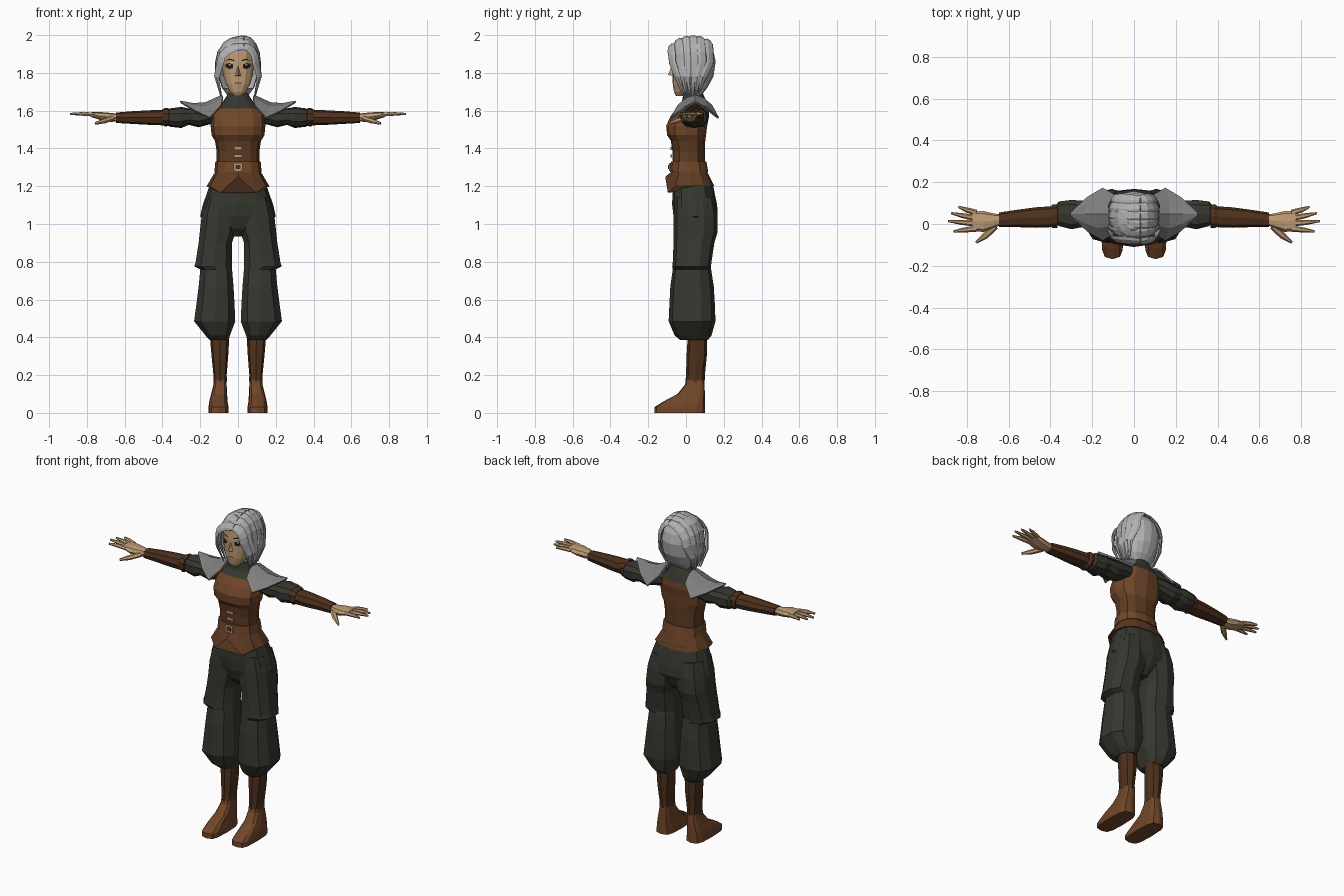
import bpy, bmesh, math
from mathutils import Vector
from mathutils.bvhtree import BVHTree


def material(name, rgb):
    m = bpy.data.materials.new(name)
    m.diffuse_color = (*rgb, 1)
    return m


SKIN = material("skin", (0.52, 0.33, 0.18))
HAIR = material("silver_hair", (0.44, 0.44, 0.45))
STEEL = material("grey_mantle", (0.21, 0.21, 0.21))
CLOTH = material("dark_green_cloth", (0.036, 0.038, 0.028))
LEATHER = material("brown_leather", (0.165, 0.062, 0.022))
MID = material("mid_leather", (0.115, 0.044, 0.016))
DARK = material("dark_leather", (0.075, 0.03, 0.012))
TAN = material("buckle_tan", (0.5, 0.32, 0.2))
BLACK = material("eye_black", (0.01, 0.01, 0.01))


def finish(bm, name, mats, mirror=False, rule=None):
    bmesh.ops.recalc_face_normals(bm, faces=bm.faces)
    if rule:
        for f in bm.faces:
            f.material_index = rule(f.calc_center_median())
    me = bpy.data.meshes.new(name)
    bm.to_mesh(me)
    bm.free()
    ob = bpy.data.objects.new(name, me)
    bpy.context.collection.objects.link(ob)
    for m in mats:
        me.materials.append(m)
    if mirror:
        ob.modifiers.new("mirror", 'MIRROR').use_mirror_merge = False
    return ob


def skin_rings(bm, rings):
    n = len(rings[0])
    for a, b in zip(rings, rings[1:]):
        for i in range(n):
            bm.faces.new((a[i], a[(i + 1) % n], b[(i + 1) % n], b[i]))
    bm.faces.new(rings[0])
    bm.faces.new(rings[-1])


def loft(rings, axis='z', n=10, p=2.5):
    """Rings are (position, min a, max a, min b, max b); a,b = x,y or y,z."""
    bm = bmesh.new()
    out = []
    for t, a0, a1, b0, b1 in rings:
        ring = []
        for i in range(n):
            ang = 2 * math.pi * i / n - math.pi / 2
            c, s = math.cos(ang), math.sin(ang)
            a = (a0 + a1) / 2 + (a1 - a0) / 2 * math.copysign(abs(c) ** (2 / p), c)
            b = (b0 + b1) / 2 + (b1 - b0) / 2 * math.copysign(abs(s) ** (2 / p), s)
            ring.append(bm.verts.new((a, b, t) if axis == 'z' else (t, a, b)))
        out.append(ring)
    skin_rings(bm, out)
    return bm


def sym(rings):
    return [(z, -w, w, y0, y1) for z, w, y0, y1 in rings]


def sweep(bm, pts, widths, thick, centre=None):
    """Flattened six-sided tube along pts, facing away from centre (or up)."""
    pts = [Vector(q) for q in pts]
    out = []
    for i, q in enumerate(pts):
        t = (pts[min(i + 1, len(pts) - 1)] - pts[max(i - 1, 0)]).normalized()
        up = (q - Vector(centre)) if centre else Vector((0, 0, 1))
        up = (up - t * up.dot(t)).normalized()
        side = t.cross(up)
        th = thick * min(1, widths[i] / max(widths) + 0.2)
        out.append([bm.verts.new(q + side * widths[i] * math.cos(k * math.pi / 3)
                                 + up * th * math.sin(k * math.pi / 3)) for k in range(6)])
    skin_rings(bm, out)


# Boots: foot and shin
finish(loft([(0, .05, .157, -.168, .1), (.03, .05, .157, -.168, .1), (.06, .055, .152, -.12, .1),
             (.1, .058, .142, -.045, .1), (.15, .06, .13, -.005, .098), (.175, .062, .128, 0, .096)],
            n=12, p=3.5), "boot_foot", [LEATHER], True)
finish(loft([(.165, .058, .13, -.003, .099), (.2, .06, .13, 0, .1), (.3, .052, .14, .003, .11),
             (.42, .045, .15, .01, .11)], n=8), "boot_shin", [DARK], True)

# Baggy trousers: legs with flared flap, and hips
finish(loft([(.385, .05, .15, -.03, .115), (.41, .04, .175, -.06, .135), (.485, .01, .237, -.092, .156),
             (.57, .014, .225, -.088, .153), (.67, .02, .212, -.083, .147), (.76, .028, .203, -.07, .133),
             (.775, .028, .235, -.073, .132), (.8, .028, .228, -.07, .135), (.9, .028, .212, -.066, .15),
             (.96, .008, .206, -.066, .168), (1.05, .005, .195, -.066, .166), (1.14, .01, .17, -.06, .15)]),
       "trouser_leg", [CLOTH], True)
finish(loft(sym([(.935, .05, -.01, .1), (.975, .12, -.045, .14), (1.04, .2, -.066, .168),
                 (1.1, .187, -.073, .165), (1.22, .145, -.072, .14)]), n=12), "trouser_hips", [CLOTH])

# Jerkin with split hem; collar at the top
bm = loft(sym([(1.2, .166, -.11, .15), (1.275, .122, -.078, .112), (1.33, .114, -.07, .1),
               (1.385, .113, -.072, .1), (1.44, .122, -.08, .102), (1.47, .14, -.1, .106),
               (1.52, .145, -.105, .112), (1.57, .14, -.082, .122), (1.612, .122, -.052, .122),
               (1.645, .082, -.022, .11), (1.69, .052, -.014, .09)]), n=12)
bm.verts.ensure_lookup_table()
bm.verts[0].co.z = 1.25
for i in (1, 11):
    bm.verts[i].co.z = 1.165
finish(bm, "jerkin", [LEATHER, MID, CLOTH], rule=lambda c: 2 if c.z > 1.6 else 1 if c.z < 1.45 else 0)
finish(loft(sym([(1.275, .125, -.085, .118), (1.33, .12, -.08, .108)]), n=12), "belt", [LEATHER])


# Flat plate facing the front
def plate(name, mat, x, z, w, h, y, d=.008):
    bm = bmesh.new()
    bmesh.ops.create_cube(bm, size=1)
    for v in bm.verts:
        v.co = Vector((x + v.co.x * w, y + v.co.y * d, z + v.co.z * h))
    finish(bm, name, [mat])


plate("buckle", TAN, 0, 1.302, .05, .044, -.087)
plate("buckle_hole", DARK, 0, 1.302, .028, .022, -.09)
for z in (1.36, 1.4):
    plate("corset_clasp", TAN, 0, z, .044, .015, -.077)

# Sleeves, cuffs and forearm guards
finish(loft([(.09, .0, .1, 1.54, 1.63), (.16, -.015, .11, 1.525, 1.625), (.21, -.02, .115, 1.512, 1.618),
             (.26, -.02, .115, 1.525, 1.612), (.3, -.028, .118, 1.508, 1.62), (.36, -.012, .11, 1.515, 1.612),
             (.375, 0, .09, 1.525, 1.6)], 'x'), "sleeve", [CLOTH], True)
finish(loft([(.365, -.02, .095, 1.52, 1.612), (.385, -.022, .097, 1.515, 1.615), (.4, -.015, .088, 1.525, 1.608)],
            'x'), "elbow_band", [DARK], True)
finish(loft([(.39, -.015, .085, 1.522, 1.605), (.47, -.018, .08, 1.525, 1.602), (.56, -.015, .068, 1.53, 1.597),
             (.645, -.015, .055, 1.535, 1.59)], 'x', n=8), "forearm_guard", [DARK], True)

# Hands: palm, fanned fingers and thumb
finish(loft([(.635, -.005, .045, 1.545, 1.583), (.67, -.018, .05, 1.54, 1.588), (.72, -.038, .062, 1.548, 1.592),
             (.775, -.034, .064, 1.565, 1.592)], 'x', n=8), "palm", [SKIN], True)
bm = bmesh.new()
for ya, xb, yb in ((.054, .84, .082), (.028, .875, .052), (.002, .89, .014), (-.022, .865, -.036)):
    sweep(bm, [(.755, ya, 1.578), ((xb + .765) / 2, (ya + yb) / 2, 1.583), (xb, yb, 1.583)],
          [.015, .012, .005], .011)
sweep(bm, [(.665, -.01, 1.56), (.71, -.055, 1.545), (.755, -.088, 1.532)], [.018, .016, .006], .014)
finish(bm, "fingers", [SKIN], True)

# Pointed shoulder mantle, front half mirrored to the back
rows = [[(.09, -.045, 1.63), (.082, 0, 1.668), (.085, .047, 1.685)],
        [(.15, -.08, 1.565), (.168, -.02, 1.622), (.172, .047, 1.645)],
        [(.225, -.035, 1.6), (.228, .0, 1.625), (.235, .047, 1.64)],
        [(.3, .035, 1.645), (.303, .04, 1.65), (.305, .047, 1.653)]]
bm = bmesh.new()
grid = [[bm.verts.new(q) for q in r + [(x, .094 - y, z) for x, y, z in reversed(r[:2])]] for r in rows]
for a, b in zip(grid, grid[1:]):
    for i in range(4):
        bm.faces.new((a[i], b[i], b[i + 1], a[i + 1]))
ob = finish(bm, "shoulder_mantle", [STEEL], True)
ob.modifiers.new("thickness", 'SOLIDIFY').thickness = .01

# Neck and head
finish(loft(sym([(1.62, .045, 0, .085), (1.78, .043, 0, .085)])), "neck", [SKIN])
bm = loft(sym([(1.677, .022, -.052, -.01), (1.7, .042, -.064, .02), (1.74, .066, -.07, .06),
               (1.79, .08, -.072, .1), (1.85, .086, -.074, .12), (1.91, .082, -.07, .12),
               (1.95, .06, -.04, .1)]), n=14)
face = BVHTree.FromBMesh(bm)
finish(bm, "head", [SKIN])
bm = bmesh.new()
tip = bm.verts.new((0, -.096, 1.79))
base = [bm.verts.new(q) for q in ((0, -.068, 1.85), (.017, -.066, 1.782), (-.017, -.066, 1.782))]
for i in range(3):
    bm.faces.new((tip, base[i], base[(i + 1) % 3]))
finish(bm, "nose", [SKIN])


# Painted face details, laid onto the head
def decal(name, mat, outline, mirror=True):
    bm = bmesh.new()
    vs = []
    for x, z in outline:
        hit = face.ray_cast(Vector((x, -1, z)), Vector((0, 1, 0)))[0]
        vs.append(bm.verts.new(hit + Vector((0, -.004, 0))))
    bm.faces.new(vs)
    finish(bm, name, [mat], mirror)


decal("eye", BLACK, [(.025, 1.826), (.045, 1.82), (.066, 1.832), (.066, 1.848), (.045, 1.852), (.028, 1.845)])
decal("eyebrow", BLACK, [(.018, 1.862), (.045, 1.868), (.068, 1.863), (.045, 1.876), (.018, 1.868)])
decal("mouth", MID, [(-.024, 1.744), (.024, 1.744), (.012, 1.75), (-.012, 1.75)], False)

# Hair: cap opened over the face
bm = loft(sym([(1.68, .055, .04, .08), (1.72, .085, .0, .112), (1.78, .104, -.06, .145), (1.86, .111, -.086, .157),
               (1.915, .102, -.088, .145), (1.96, .078, -.06, .115), (1.985, .04, -.025, .075)]), n=16, p=2.2)
front = [f for f in bm.faces if f.calc_center_median().z < 1.9
         and f.calc_center_median().y < (-.02 if f.calc_center_median().z > 1.75 else .02)]
bmesh.ops.delete(bm, geom=front, context='FACES')
finish(bm, "hair_cap", [HAIR])

# Hair locks combed over from an off-centre parting
bm = bmesh.new()
for s in (-1, 1):
    for i in range(6):
        y = -.082 + .04 * i
        k = math.sqrt(1 - ((y - .035) / .15) ** 2)
        side = s * .112 * max(k, .84)
        pts = []
        for u in (0, .25, .5, .75, 1):
            a = u * math.pi / 2
            pts.append((.03 + (side - .03) * math.sin(a), y + .01 * u, 1.857 + .135 * k * math.cos(a)))
        low = 1.675 + .008 * (i % 3)
        pts += [(s * .113, y * .7 + .012, 1.78), (s * .09, y * .4 + .02, low)]
        sweep(bm, pts, [.02, .027, .028, .027, .026, .021, .004], .009, (0, .035, 1.84))
finish(bm, "hair_locks", [HAIR])
